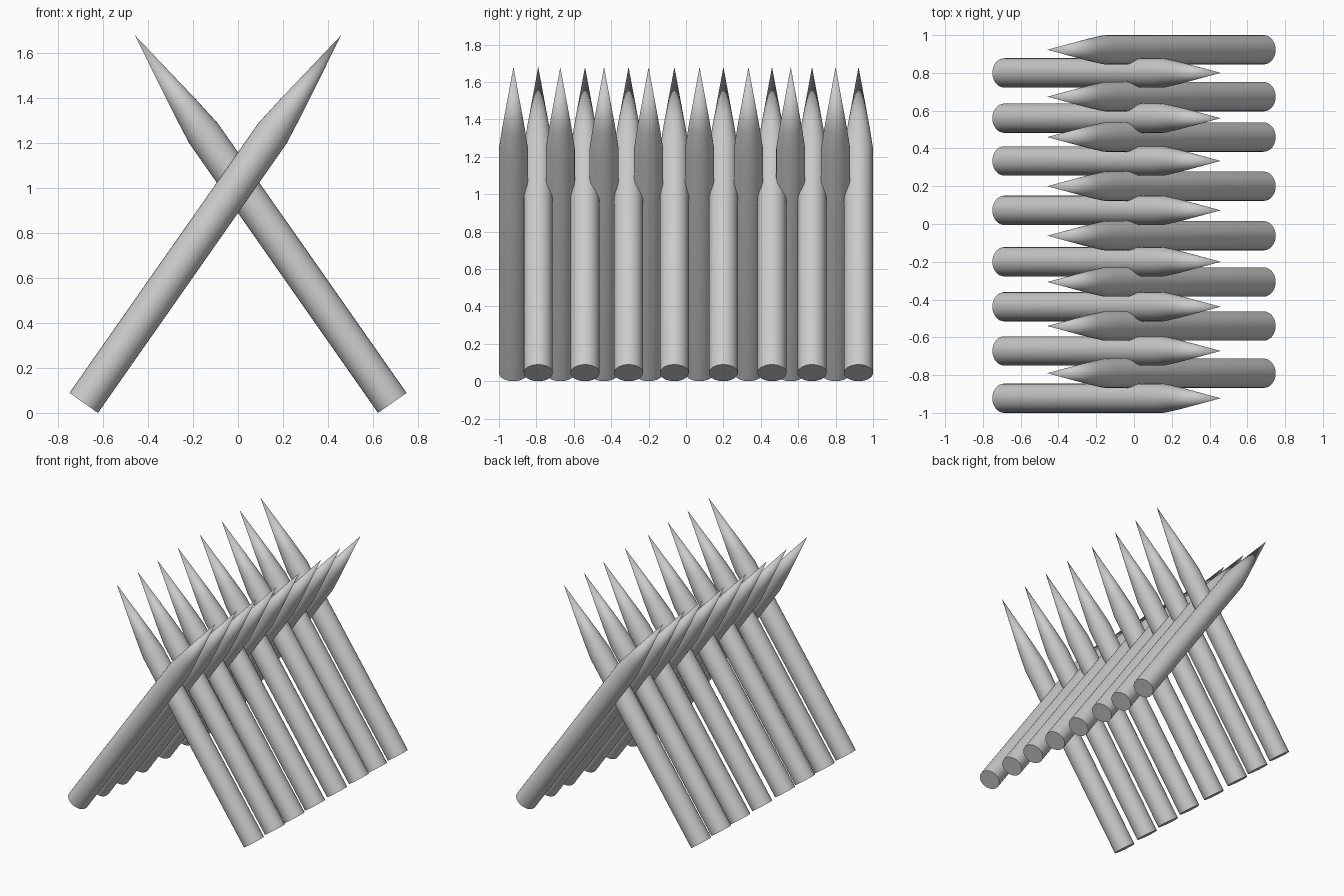
import bpy, bmesh, math
from mathutils import Matrix

if "Cube" in bpy.data.objects:
    bpy.data.objects.remove(bpy.data.objects["Cube"])

R = 0.0775                  # stake radius
LEAN = math.radians(35)     # tilt from vertical
SIDES = 32
# (distance along the stake, radius) up to the tip
PROFILE = [(0.0, R), (1.465, R), (1.6, 0.060)]
TIP = 1.997

wood = bpy.data.materials.new("light grey")
wood.diffuse_color = (0.6, 0.6, 0.6, 1)
wood.use_nodes = True
wood.node_tree.nodes["Principled BSDF"].inputs["Base Color"].default_value = wood.diffuse_color


def stake_mesh():
    bm = bmesh.new()
    rings = []
    for t, r in PROFILE:
        rings.append([bm.verts.new((r * math.cos(2 * math.pi * i / SIDES),
                                    r * math.sin(2 * math.pi * i / SIDES), t))
                      for i in range(SIDES)])
    tip = bm.verts.new((0, 0, TIP))
    bm.faces.new(rings[0][::-1])
    for i in range(SIDES):
        j = (i + 1) % SIDES
        for a, b in zip(rings, rings[1:]):
            bm.faces.new((a[i], a[j], b[j], b[i]))
        bm.faces.new((rings[-1][i], rings[-1][j], tip))
    # smooth sides, flat base with a sharp rim
    for f in bm.faces:
        f.smooth = len(f.verts) < 5
    for e in bm.edges:
        e.smooth = e.calc_face_angle(0) < math.radians(40)
    me = bpy.data.meshes.new("stake")
    bm.to_mesh(me)
    bm.free()
    me.materials.append(wood)
    return me


mesh = stake_mesh()


def add_row(name, side, ys):
    # side = 1 leans towards +x, side = -1 towards -x
    for n, y in enumerate(ys, 1):
        ob = bpy.data.objects.new(f"{name}_{n}", mesh)
        bpy.context.collection.objects.link(ob)
        ob.matrix_world = (Matrix.Translation((-side * 0.6865, y, R * math.sin(LEAN)))
                           @ Matrix.Rotation(side * LEAN, 4, 'Y'))


# Two interleaved rows of crossed sharpened stakes
add_row("right_leaning_stake", 1,
        [-0.9225, -0.672, -0.438, -0.20, 0.0725, 0.334, 0.56, 0.80])
add_row("left_leaning_stake", -1,
        [-0.79, -0.54, -0.307, -0.062, 0.20, 0.46, 0.674, 0.9225])
